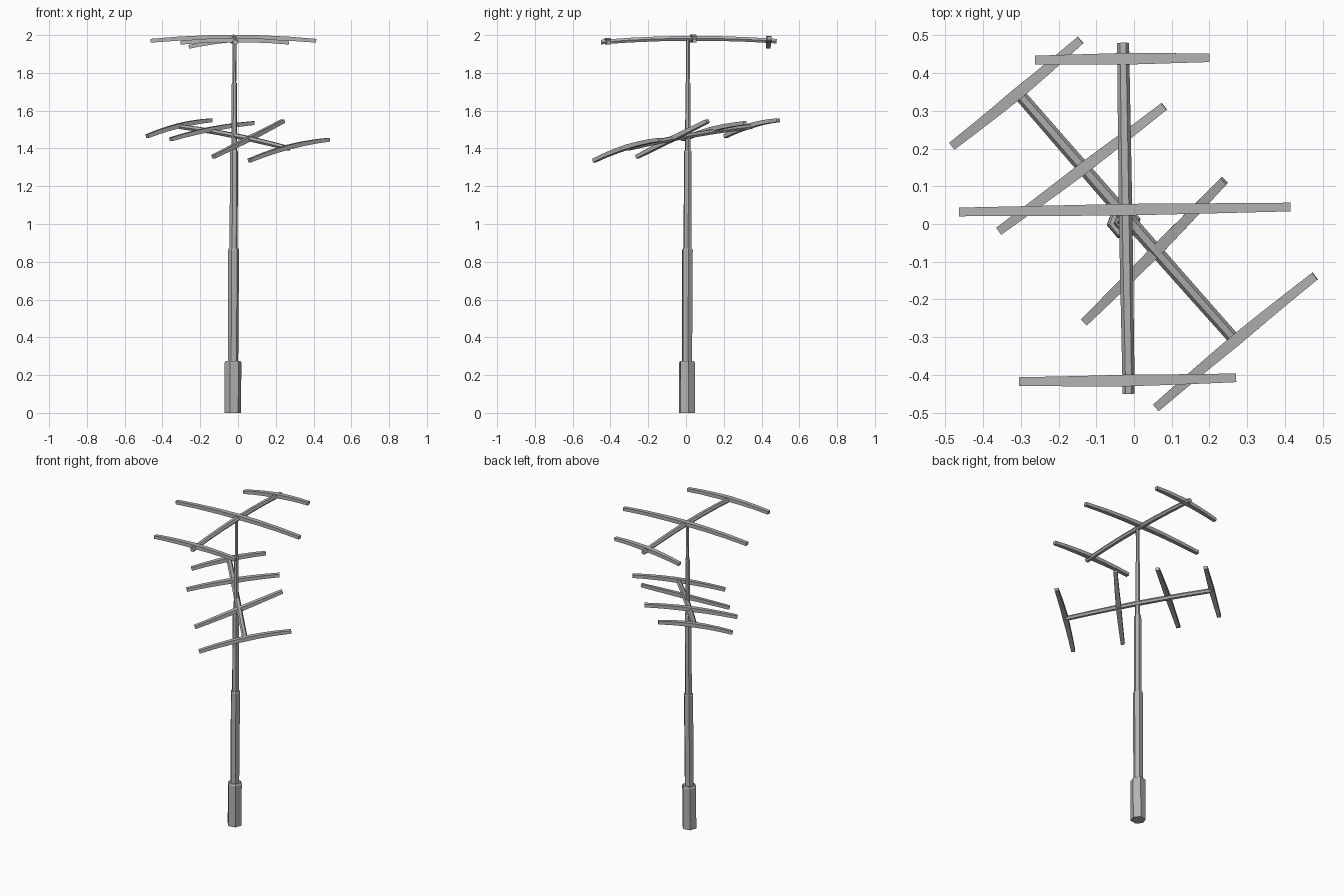
import bpy, bmesh, math
from mathutils import Vector

cube = bpy.data.objects.get("Cube")
if cube:
    bpy.data.objects.remove(cube, do_unlink=True)

# One metal colour
metal = bpy.data.materials.new("grey metal")
metal.use_nodes = True
GREY = (0.45, 0.45, 0.45, 1)
metal.diffuse_color = GREY
metal.node_tree.nodes["Principled BSDF"].inputs["Base Color"].default_value = GREY


def loft(name, rings):
    """Skin a list of cross-section rings and cap both ends."""
    bm = bmesh.new()
    loops = [[bm.verts.new(p) for p in ring] for ring in rings]
    n = len(loops[0])
    for a, b in zip(loops, loops[1:]):
        for i in range(n):
            j = (i + 1) % n
            bm.faces.new((a[i], a[j], b[j], b[i]))
    bm.faces.new(loops[0][::-1])
    bm.faces.new(loops[-1])
    bmesh.ops.recalc_face_normals(bm, faces=bm.faces[:])
    mesh = bpy.data.meshes.new(name)
    bm.to_mesh(mesh)
    bm.free()
    mesh.materials.append(metal)
    obj = bpy.data.objects.new(name, mesh)
    bpy.context.collection.objects.link(obj)
    return obj


def beam(name, start, middle, end, w_end, w_mid, h_end, h_mid, section, steps=6):
    """Gently arched beam through three points, thickest in the middle."""
    p0, pm, p1 = Vector(start), Vector(middle), Vector(end)
    ctrl = 2 * pm - (p0 + p1) / 2
    rings = []
    for k in range(steps + 1):
        t = k / steps
        pos = (1 - t) ** 2 * p0 + 2 * t * (1 - t) * ctrl + t * t * p1
        along = ((1 - t) * (ctrl - p0) + t * (p1 - ctrl)).normalized()
        side = along.cross(Vector((0, 0, 1))).normalized()
        up = side.cross(along)
        f = 1 - abs(2 * t - 1)
        w = w_end + (w_mid - w_end) * f
        h = h_end + (h_mid - h_end) * f
        rings.append([pos + side * u * w / 2 + up * v * h / 2 for u, v in section])
    return loft(name, rings)


SQUARE = [(-1, -1), (1, -1), (1, 1), (-1, 1)]
HEX = [(-1, 0), (-.5, -1), (.5, -1), (1, 0), (.5, 1), (-.5, 1)]

# Telescoping six-sided mast, leaning very slightly
def axis(z):
    return Vector((-0.028 + 0.005 * z, 0.005 + 0.003 * z, z))


def mast_section(name, z0, z1, r0, r1):
    rings = []
    for z, r in ((z0, r0), (z1 - 0.008, r1), (z1, r1 * 0.86)):
        angles = [math.radians(10 + 60 * i) for i in range(6)]
        rings.append([axis(z) + Vector((r * math.cos(a), r * math.sin(a), 0)) for a in angles])
    loft(name, rings)


mast_section("mast_base", 0, 0.275, 0.045, 0.045)
mast_section("mast_lower", 0.26, 0.87, 0.028, 0.030)
mast_section("mast_middle", 0.85, 1.39, 0.022, 0.021)
mast_section("mast_upper", 1.37, 1.75, 0.015, 0.014)
mast_section("mast_tip", 1.73, 1.98, 0.010, 0.011)

# Booms carrying the crossbars
beam("upper_boom", (-.029, .48, 1.968), (-.022, .015, 1.983), (-.014, -.45, 1.963),
     .032, .036, .024, .026, HEX)
beam("lower_boom", (-.305, .345, 1.515), (-.02, .018, 1.468), (.268, -.308, 1.40),
     .032, .036, .024, .026, HEX)

# Crossbars: start, middle, end
bars = {
    "upper_back_crossbar": ((-.26, .435, 1.938), (-.03, .438, 1.975), (.20, .441, 1.983)),
    "upper_middle_crossbar": ((-.463, .032, 1.97), (-.024, .038, 1.99), (.414, .045, 1.97)),
    "upper_front_crossbar": ((-.304, -.418, 1.96), (-.016, -.415, 1.974), (.27, -.408, 1.96)),
    "lower_back_crossbar": ((-.481, .208, 1.465), (-.307, .347, 1.522), (-.142, .488, 1.549)),
    "lower_rear_crossbar": ((-.357, -.018, 1.448), (-.138, .145, 1.503), (.08, .312, 1.534)),
    "lower_fore_crossbar": ((-.131, -.259, 1.356), (.06, -.07, 1.452), (.239, .115, 1.545)),
    "lower_front_crossbar": ((.06, -.486, 1.336), (.27, -.308, 1.408), (.48, -.138, 1.446)),
}
for name, (a, m, b) in bars.items():
    beam(name, a, m, b, .023, .031, .02, .024, SQUARE)
